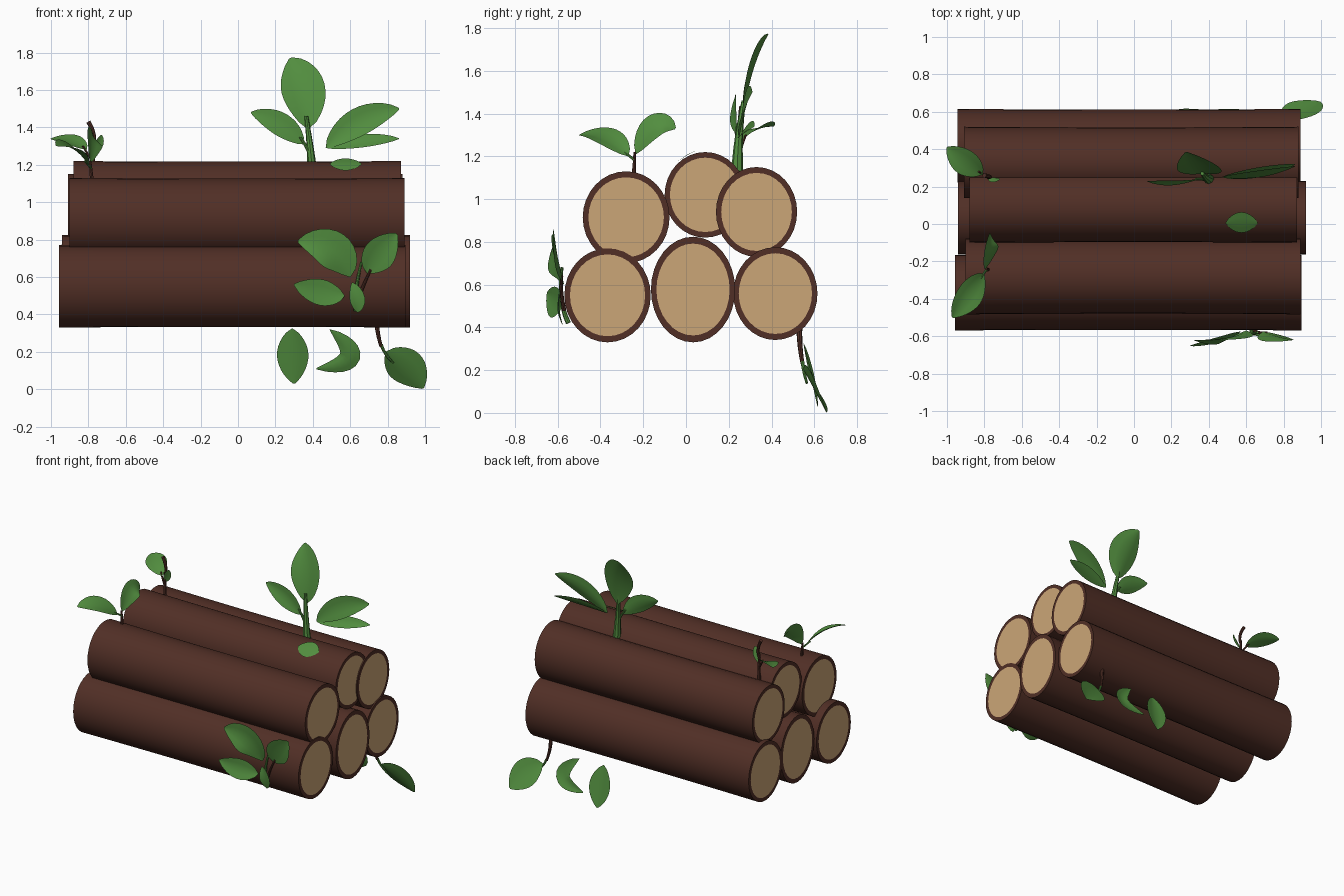
import bpy, bmesh, math
from mathutils import Vector as V

if "Cube" in bpy.data.objects:
    bpy.data.objects.remove(bpy.data.objects["Cube"])


def material(name, rgb):
    m = bpy.data.materials.new(name)
    m.diffuse_color = (*rgb, 1)
    m.use_nodes = True
    m.node_tree.nodes["Principled BSDF"].inputs["Base Color"].default_value = m.diffuse_color
    return m


BARK = material("brown bark", (0.082, 0.028, 0.019))
WOOD = material("tan cut wood", (0.60, 0.38, 0.185))
LEAF = material("leaf green", (0.085, 0.27, 0.05))


def finish(name, bm, mats):
    me = bpy.data.meshes.new(name)
    bm.to_mesh(me)
    bm.free()
    ob = bpy.data.objects.new(name, me)
    for m in mats:
        me.materials.append(m)
    bpy.context.collection.objects.link(ob)
    return ob


def log(name, y, z, ry, rz, x0, x1, sides=32):
    """Log along x, slightly waisted, with a tan disc set in each bark rim."""
    bm = bmesh.new()
    stations = [(x0, 0.87), (x0, 1.0)]
    stations += [(x0 + (x1 - x0) * t, 1 - 0.07 * t * (1 - t)) for t in (0.2, 0.4, 0.6, 0.8)]
    stations += [(x1, 1.0), (x1, 0.87)]
    rings = []
    for x, s in stations:
        rings.append([bm.verts.new((x, y + ry * s * math.cos(a), z + rz * s * math.sin(a)))
                      for a in (2 * math.pi * k / sides for k in range(sides))])
    for a, b in zip(rings, rings[1:]):
        for k in range(sides):
            j = (k + 1) % sides
            bm.faces.new((a[k], a[j], b[j], b[k]))
    for r in (rings[0], rings[-1]):
        bm.faces.new(r).material_index = 1
    bmesh.ops.recalc_face_normals(bm, faces=bm.faces)
    return finish(name, bm, [BARK, WOOD])


def bezier(a, c, b, t):
    return a * (1 - t) ** 2 + c * 2 * t * (1 - t) + b * t * t


def leaf(name, base, ctrl, tip, width, normal, fold=0.2, n=12):
    """Pointed oval blade along a curve, creased along its midrib."""
    base, ctrl, tip, normal = V(base), V(ctrl), V(tip), V(normal)
    bm = bmesh.new()
    rows = []
    for i in range(n + 1):
        t = i / n
        c = bezier(base, ctrl, tip, t)
        tan = (ctrl - base) * (1 - t) + (tip - ctrl) * t
        side = tan.cross(normal).normalized()
        up = side.cross(tan).normalized()
        w = 0.5 * width * (0.02 + math.sin(math.pi * min(t, 0.995)) ** 0.7)
        rows.append([bm.verts.new(c + side * w * s + up * fold * w * abs(s))
                     for s in (-1, -0.5, 0, 0.5, 1)])
    for a, b in zip(rows, rows[1:]):
        for k in range(4):
            bm.faces.new((a[k], a[k + 1], b[k + 1], b[k]))
    return finish(name, bm, [LEAF])


def stem(name, base, ctrl, tip, r0, r1, mat, n=6, sides=8):
    """Tapered curved stalk."""
    base, ctrl, tip = V(base), V(ctrl), V(tip)
    bm = bmesh.new()
    rings = []
    for i in range(n + 1):
        t = i / n
        tan = (ctrl - base) * (1 - t) + (tip - ctrl) * t
        u = tan.orthogonal().normalized() if i == 0 else (u - tan * u.dot(tan) / tan.length_squared).normalized()
        w = tan.cross(u).normalized()
        r = r0 + (r1 - r0) * t
        c = bezier(base, ctrl, tip, t)
        rings.append([bm.verts.new(c + (u * math.cos(a) + w * math.sin(a)) * r)
                      for a in (2 * math.pi * k / sides for k in range(sides))])
    for a, b in zip(rings, rings[1:]):
        for k in range(sides):
            j = (k + 1) % sides
            bm.faces.new((a[k], a[j], b[j], b[k]))
    bm.faces.new(rings[0])
    bm.faces.new(rings[-1])
    bmesh.ops.recalc_face_normals(bm, faces=bm.faces)
    return finish(name, bm, [mat])


# Log pile: three below, three above
log("bottom_front_log", -0.367, 0.55, 0.202, 0.22, -0.957, 0.895)
log("bottom_middle_log", 0.033, 0.577, 0.197, 0.247, -0.94, 0.92)
log("bottom_back_log", 0.418, 0.558, 0.197, 0.217, -0.945, 0.89)
log("top_front_log", -0.28, 0.915, 0.203, 0.215, -0.90, 0.89)
log("top_middle_log", 0.09, 1.02, 0.19, 0.20, -0.88, 0.872)
log("top_back_log", 0.33, 0.94, 0.19, 0.21, -0.91, 0.88)

# Large plant on top
stem("top_plant_stem", (0.40, 0.24, 1.13), (0.39, 0.24, 1.28), (0.365, 0.27, 1.46), 0.028, 0.01, LEAF)
stem("top_plant_branch", (0.40, 0.24, 1.20), (0.39, 0.24, 1.27), (0.33, 0.24, 1.35), 0.012, 0.007, LEAF)
leaf("top_plant_tall_leaf", (0.375, 0.27, 1.39), (0.37, 0.30, 1.62), (0.28, 0.385, 1.77), 0.23, (0, -1, 0.2))
leaf("top_plant_left_leaf", (0.35, 0.24, 1.31), (0.25, 0.23, 1.43), (0.07, 0.23, 1.48), 0.125, (0, -1, 0.25))
leaf("top_plant_right_leaf", (0.47, 0.25, 1.29), (0.63, 0.28, 1.46), (0.86, 0.31, 1.50), 0.15, (0, -1, 0.2))
leaf("top_plant_low_leaf", (0.47, 0.25, 1.29), (0.66, 0.28, 1.33), (0.86, 0.32, 1.34), 0.085, (0, -0.8, 0.6))

# Fallen leaf lying on the top log
leaf("fallen_leaf", (0.49, 0.005, 1.205), (0.575, 0.005, 1.21), (0.66, 0.005, 1.205), 0.125, (0, -0.5, 0.86), -0.1)

# Sprig at the front left
stem("left_sprig_stem", (-0.78, -0.245, 1.10), (-0.785, -0.24, 1.16), (-0.79, -0.24, 1.22), 0.011, 0.006, BARK)
stem("left_sprig_twig", (-0.785, -0.24, 1.18), (-0.80, -0.26, 1.20), (-0.82, -0.29, 1.22), 0.007, 0.005, LEAF)
leaf("left_sprig_long_leaf", (-0.80, -0.27, 1.20), (-0.88, -0.37, 1.32), (-0.97, -0.50, 1.30), 0.15, (0.2, -0.3, 0.9))
leaf("left_sprig_short_leaf", (-0.79, -0.235, 1.21), (-0.77, -0.15, 1.40), (-0.77, -0.05, 1.33), 0.13, (0.8, -0.3, 0.5))

# Sprig at the back left
stem("back_sprig_stem", (-0.78, 0.25, 1.08), (-0.77, 0.25, 1.22), (-0.78, 0.25, 1.32), 0.013, 0.008, BARK)
stem("back_sprig_upper_twig", (-0.78, 0.25, 1.29), (-0.75, 0.25, 1.35), (-0.80, 0.26, 1.43), 0.009, 0.012, BARK)
stem("back_sprig_side_twig", (-0.775, 0.25, 1.22), (-0.80, 0.26, 1.25), (-0.83, 0.28, 1.30), 0.008, 0.005, BARK)
leaf("back_sprig_leaf", (-0.81, 0.265, 1.28), (-0.90, 0.33, 1.34), (-1.0, 0.41, 1.34), 0.14, (0, -0.35, 0.95))
leaf("back_sprig_small_leaf", (-0.78, 0.25, 1.25), (-0.74, 0.24, 1.31), (-0.73, 0.23, 1.36), 0.05, (0.4, -0.9, 0.1))

# Plant on the front side
stem("front_plant_stem", (0.63, -0.55, 0.42), (0.62, -0.60, 0.52), (0.66, -0.58, 0.68), 0.012, 0.007, LEAF)
stem("front_plant_twig", (0.64, -0.57, 0.48), (0.68, -0.59, 0.58), (0.71, -0.58, 0.64), 0.01, 0.006, BARK)
leaf("front_plant_upper_leaf", (0.60, -0.57, 0.60), (0.55, -0.62, 0.79), (0.32, -0.62, 0.79), 0.20, (0, -1, 0.15))
leaf("front_plant_lower_leaf", (0.57, -0.575, 0.50), (0.45, -0.60, 0.50), (0.30, -0.65, 0.56), 0.14, (0, -1, 0.25))
leaf("front_plant_right_leaf", (0.69, -0.575, 0.62), (0.74, -0.60, 0.72), (0.85, -0.62, 0.83), 0.17, (0.2, -1, 0.1))
leaf("front_plant_small_leaf", (0.64, -0.575, 0.41), (0.65, -0.60, 0.48), (0.61, -0.59, 0.57), 0.08, (0, -1, 0.1))

# Hanging leaf and loose leaves under the back log
stem("hanging_stem", (0.74, 0.53, 0.40), (0.74, 0.53, 0.31), (0.765, 0.545, 0.23), 0.014, 0.009, BARK)
stem("hanging_stalk", (0.765, 0.545, 0.24), (0.78, 0.55, 0.19), (0.83, 0.565, 0.14), 0.009, 0.006, LEAF)
leaf("hanging_leaf", (0.79, 0.55, 0.20), (0.90, 0.59, 0.13), (0.99, 0.655, 0.005), 0.20, (0.1, 0.9, 0.3))
leaf("loose_oval_leaf", (0.29, 0.55, 0.325), (0.29, 0.58, 0.18), (0.30, 0.615, 0.03), 0.165, (0, 1, 0.25))
leaf("loose_curled_leaf", (0.49, 0.55, 0.32), (0.74, 0.58, 0.13), (0.42, 0.61, 0.11), 0.11, (0, 1, 0.25))

# Smooth shading with crisp log ends
bpy.ops.object.select_all(action='SELECT')
bpy.context.view_layer.objects.active = bpy.data.objects["bottom_front_log"]
bpy.ops.object.shade_smooth_by_angle(angle=math.radians(40))
